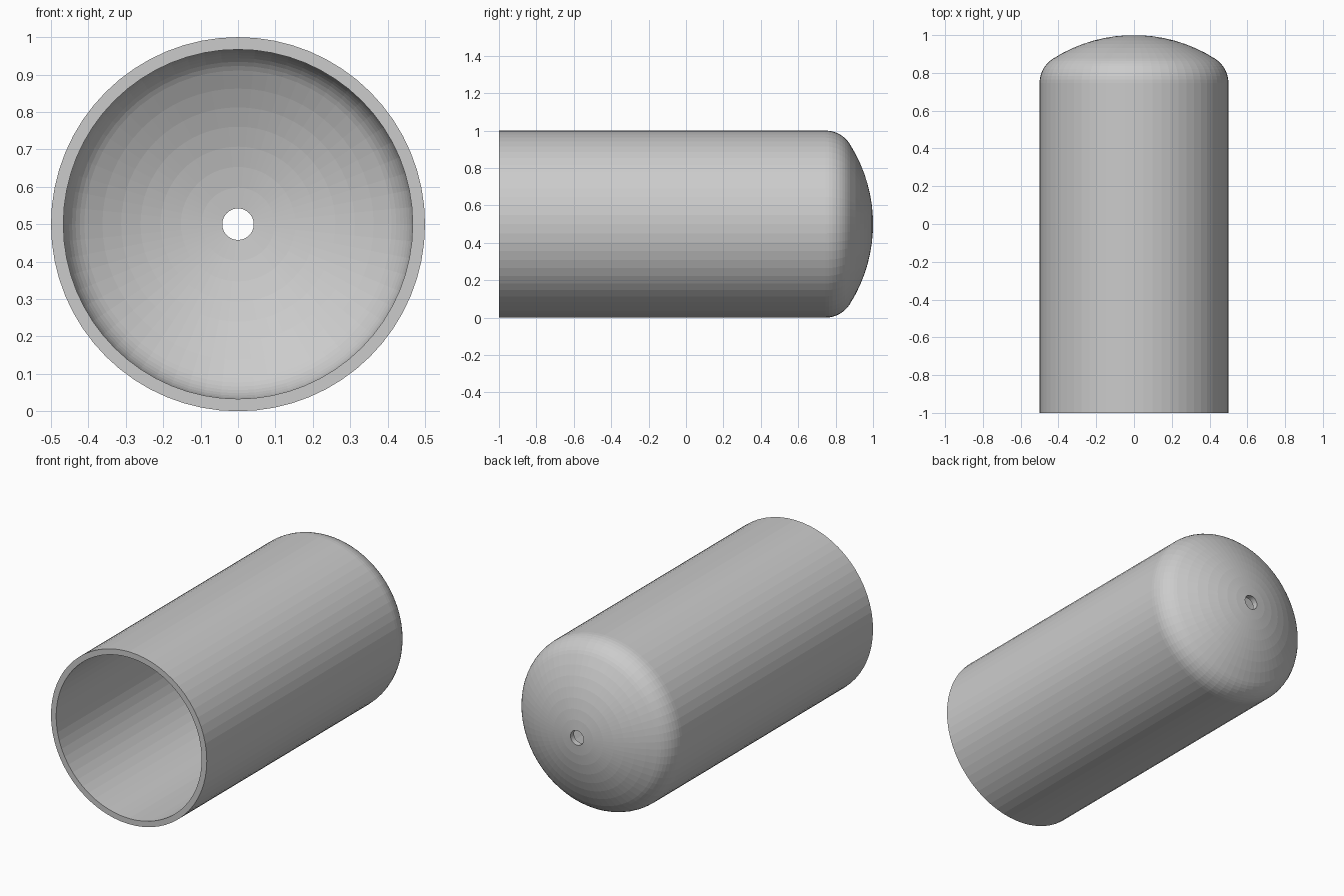
import bpy, bmesh
from math import sin, cos, asin, pi
from mathutils import Matrix, Vector

if "Cube" in bpy.data.objects:
    bpy.data.objects.remove(bpy.data.objects["Cube"])

SEGMENTS = 64
RADIUS, WALL, HOLE = 0.5, 0.033, 0.042
CROWN, KNUCKLE = 0.8, 0.154            # dished-end radii
CROWN_Y = 0.2                          # centre of the crown arc
KNUCKLE_R = RADIUS - KNUCKLE           # centre of the knuckle arc
KNUCKLE_Y = CROWN_Y + ((CROWN - KNUCKLE) ** 2 - KNUCKLE_R ** 2) ** 0.5
JOIN = asin(KNUCKLE_R / (CROWN - KNUCKLE))


def skin(offset):
    """Profile (radius, y) from the open rim to the hole, offset inward."""
    pts = [(RADIUS - offset, -1.0)]
    k, c = KNUCKLE - offset, CROWN - offset
    for i in range(9):                 # knuckle
        a = pi / 2 + (JOIN - pi / 2) * i / 8
        pts.append((KNUCKLE_R + k * sin(a), KNUCKLE_Y + k * cos(a)))
    end = asin(HOLE / c)
    for i in range(1, 8):              # crown
        a = JOIN + (end - JOIN) * i / 7
        pts.append((c * sin(a), CROWN_Y + c * cos(a)))
    return pts


# Vessel shell: closed wall profile turned round the long axis
profile = skin(0) + skin(WALL)[::-1]
bm = bmesh.new()
rings = []
for s in range(SEGMENTS):
    turn = Matrix.Rotation(2 * pi * s / SEGMENTS, 3, 'Y')
    rings.append([bm.verts.new(turn @ Vector((r, y, 0)) + Vector((0, 0, 0.5)))
                  for r, y in profile])
n = len(profile)
for s in range(SEGMENTS):
    a, b = rings[s], rings[(s + 1) % SEGMENTS]
    for i in range(n):
        j = (i + 1) % n
        bm.faces.new((a[i], a[j], b[j], b[i]))
bmesh.ops.recalc_face_normals(bm, faces=bm.faces)

mesh = bpy.data.meshes.new("domed_tank_shell")
bm.to_mesh(mesh)
bm.free()
shell = bpy.data.objects.new("domed_tank_shell", mesh)
bpy.context.collection.objects.link(shell)
